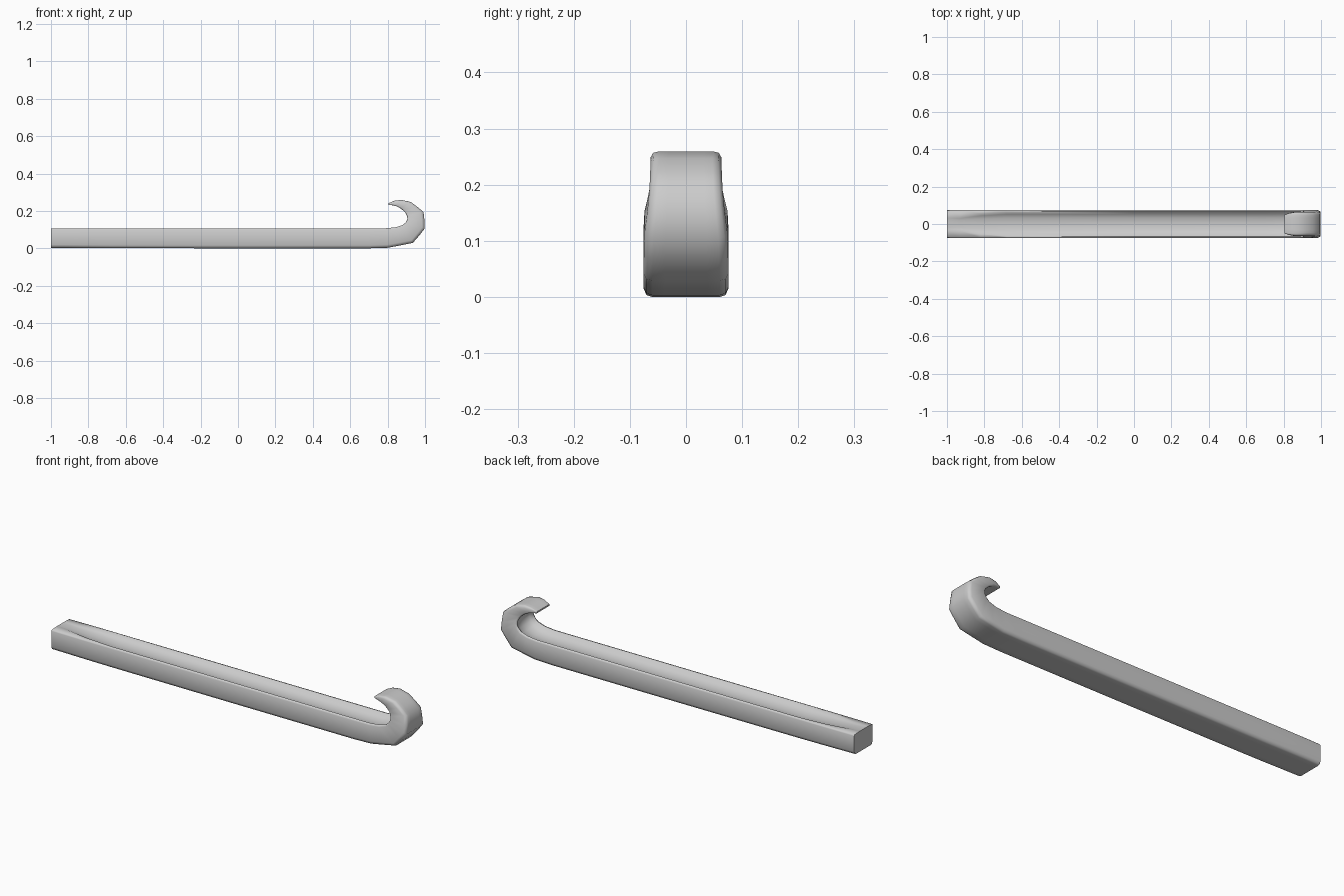
import bpy, bmesh
from mathutils import Vector

# Stations along the bar: outer (x, z), inner (x, z), half width, groove depth, groove half-width fraction
stations = [
    ((-1.00, .006), (-1.00, .110), .074, .000, .50),
    ((-0.93, .006), (-0.93, .110), .075, .006, .50),
    ((-0.82, .005), (-0.82, .110), .076, .016, .72),
    ((-0.68, .004), (-0.68, .110), .076, .025, .86),
    ((0.00, .003), (0.00, .110), .076, .028, .87),
    ((0.70, .003), (0.70, .110), .076, .028, .87),
    ((0.80, .006), (0.79, .110), .076, .028, .87),
    ((0.865, .018), (0.845, .116), .076, .028, .87),
    ((0.935, .032), (0.882, .128), .076, .027, .87),
    ((0.968, .070), (0.898, .143), .075, .026, .87),
    ((0.998, .108), (0.906, .160), .074, .024, .87),
    ((0.997, .150), (0.903, .178), .069, .020, .87),
    ((0.992, .197), (0.894, .194), .065, .016, .87),
    ((0.957, .226), (0.881, .207), .064, .012, .87),
    ((0.925, .250), (0.866, .218), .063, .008, .87),
    ((0.873, .262), (0.846, .228), .063, .005, .87),
    ((0.835, .257), (0.826, .233), .058, .002, .87),
    ((0.805, .244), (0.806, .235), .051, .000, .87),
]


def section(outer, inner, w, depth, frac):
    """Rounded block section with a trough in its inner face."""
    o, i = Vector((outer[0], 0, outer[1])), Vector((inner[0], 0, inner[1]))
    t = (i - o).length
    up = (i - o) / t
    r = min(.016, t * .3)
    half = [(0, 0), (w * .5, 0), (w - r, 0), (w - r * .35, r * .2), (w, r),
            (w, t - r * .5), (w - r * .2, t - r * .12), (w * frac, t),
            (w * frac * .8, t - depth * .5), (w * frac * .5, t - depth * .88),
            (0, t - depth)]
    pts = half + [(-y, v) for y, v in half[-2:0:-1]]
    return [o + up * v + Vector((0, y, 0)) for y, v in pts]


# Hooked bar, lofted through the stations
bm = bmesh.new()
rings = [[bm.verts.new(p) for p in section(*s)] for s in stations]
n = len(rings[0])
for a, b in zip(rings, rings[1:]):
    for k in range(n):
        m = (k + 1) % n
        bm.faces.new((a[k], a[m], b[m], b[k]))
bm.faces.new(rings[0])
bm.faces.new(rings[-1])
bmesh.ops.recalc_face_normals(bm, faces=bm.faces)
low = min(v.co.z for v in bm.verts)
bmesh.ops.translate(bm, verts=bm.verts, vec=(0, 0, -low))
mesh = bpy.data.meshes.new("hooked_bar")
bm.to_mesh(mesh)
bm.free()
bar = bpy.data.objects.new("hooked_bar", mesh)
bpy.context.collection.objects.link(bar)
bpy.context.view_layer.objects.active = bar
bar.select_set(True)
bpy.ops.object.shade_smooth_by_angle(angle=1.05)
